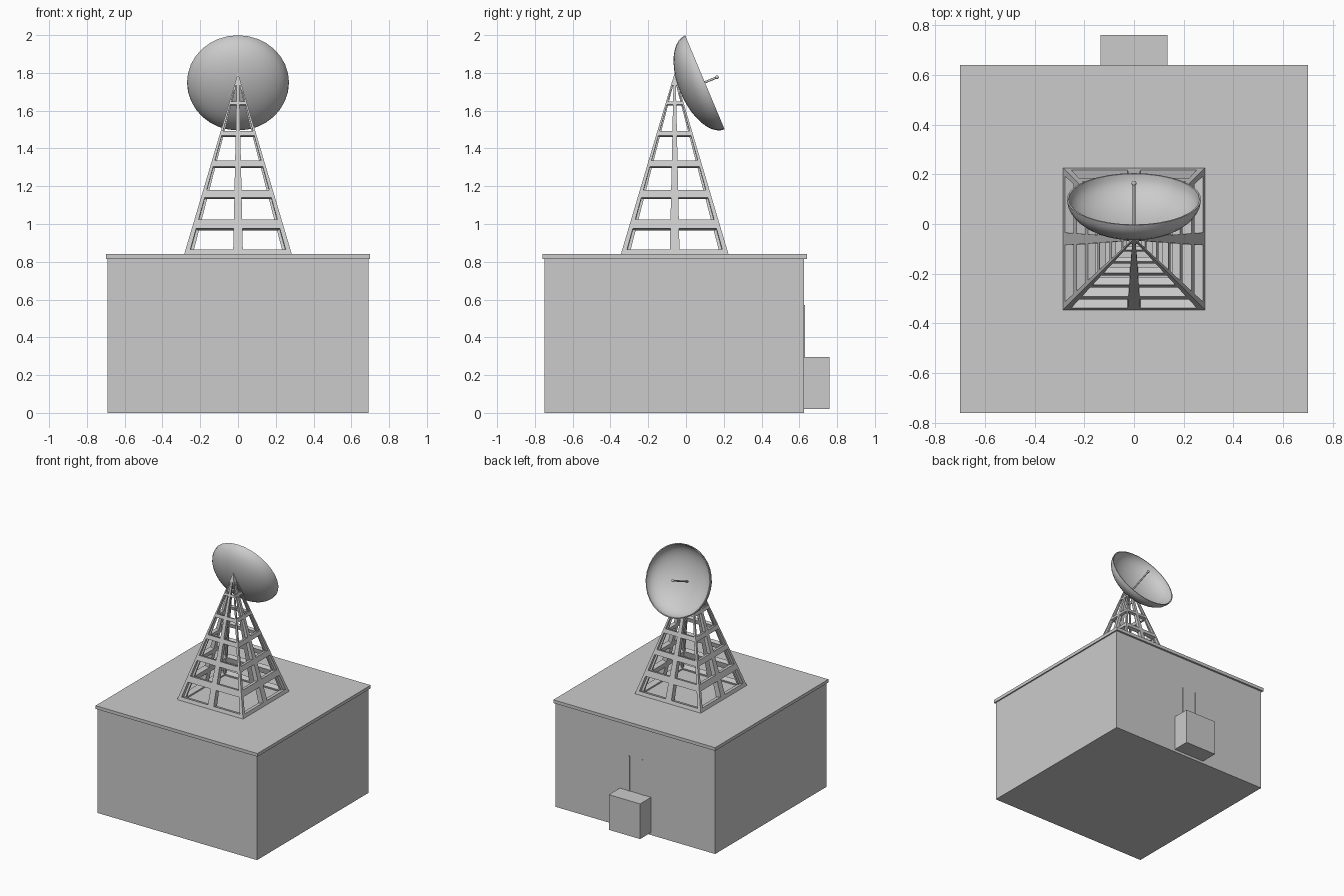
import bpy, bmesh, math
from mathutils import Vector, Matrix

if "Cube" in bpy.data.objects:
    bpy.data.objects.remove(bpy.data.objects["Cube"])


def finish(name, bm, smooth=False):
    bmesh.ops.remove_doubles(bm, verts=bm.verts, dist=1e-5)
    bmesh.ops.recalc_face_normals(bm, faces=bm.faces)
    me = bpy.data.meshes.new(name)
    bm.to_mesh(me)
    bm.free()
    ob = bpy.data.objects.new(name, me)
    bpy.context.collection.objects.link(ob)
    if smooth:
        bpy.ops.object.select_all(action='DESELECT')
        ob.select_set(True)
        bpy.context.view_layer.objects.active = ob
        bpy.ops.object.shade_smooth_by_angle(angle=math.radians(40))
    return ob


def box(name, lo, hi):
    lo, hi = Vector(lo), Vector(hi)
    bm = bmesh.new()
    bmesh.ops.create_cube(bm, size=1)
    bmesh.ops.scale(bm, vec=hi - lo, verts=bm.verts)
    bmesh.ops.translate(bm, vec=(lo + hi) / 2, verts=bm.verts)
    return finish(name, bm)


# Building, roof and wall unit
box("building_walls", (-0.69, -0.75, 0), (0.69, 0.625, 0.815))
box("roof_slab", (-0.70, -0.76, 0.815), (0.70, 0.64, 0.84))
box("wall_unit", (-0.135, 0.62, 0.02), (0.135, 0.76, 0.295))
for i, x in enumerate((0.055, -0.065)):
    box(f"wall_pipe_{i + 1}", (x - 0.007, 0.615, 0.29), (x + 0.007, 0.629, 0.57))

# Lattice tower: tapering pyramid of framed openings
Z0, H, HALF, LEVELS = 0.84, 0.96, 0.285, 6
LEAN = math.atan2(HALF, H)


def width(s):
    return HALF * (1 - s)


def bar(s):
    return 0.026 * (1 - 0.8 * s)


def surface(u, s, inner, corner):
    # point on the front face, optionally pushed inward and mitred at corners
    d = 1.7 * bar(s) if inner else 0
    d = min(d, width(s) * 0.9)
    y = width(s) - d * math.cos(LEAN)
    if corner:
        u = max(u - d * math.cos(LEAN), 0)
    return Vector((u, -y, Z0 + s * H - d * math.sin(LEAN)))


bm = bmesh.new()
for k in range(4):
    for side in (-1, 1):
        m = (Matrix.Translation((0, -0.06, 0)) @ Matrix.Rotation(k * math.pi / 2, 4, 'Z')
             @ Matrix.Diagonal((side, 1, 1, 1)))
        for lv in range(LEVELS):
            a, b = lv / LEVELS, min((lv + 1) / LEVELS, 0.998)
            c, e = a + bar(a) / H, b - bar(b) / H
            if lv == LEVELS - 1:
                e = 0.93
            rings = []
            for inner in (False, True):
                outer = [(0, a, 0), (width(a), a, 1), (width(b), b, 1), (0, b, 0)]
                hole = [(bar(c), c, 0), (width(c) - bar(c), c, 0),
                        (width(e) - bar(e), e, 0), (bar(e), e, 0)]
                for ring in (outer, hole):
                    rings.append([bm.verts.new(m @ surface(u, s, inner, q)) for u, s, q in ring])
            fo, fh, bo, bh = rings
            for i in range(4):
                j = (i + 1) % 4
                for p, q in ((fo, fh), (fh, bh), (bh, bo)):
                    vs = (p[i], p[j], q[j], q[i])
                    bm.faces.new(vs if side > 0 else vs[::-1])
            if lv == 0:
                bm.faces.new((fo[0], fo[1], bo[1], bo[0]))
finish("lattice_tower", bm)

# Dish: shallow half-ellipsoid bowl tilted up toward the back
axis = Vector((0, 0.922, 0.387)).normalized()
place = Matrix.Translation((0, 0.10, 1.75)) @ axis.to_track_quat('Z', 'Y').to_matrix().to_4x4()
SEG, STEPS, R, DEPTH, T = 32, 10, 0.27, 0.14, 0.007
angles = [i / STEPS * math.pi / 2 for i in range(STEPS + 1)]
profile = [(R * math.sin(t), -DEPTH * math.cos(t)) for t in angles]
profile += [((R - T) * math.sin(t), -(DEPTH - T) * math.cos(t)) for t in reversed(angles)]
bm = bmesh.new()
vs = [bm.verts.new((r, 0, z)) for r, z in profile]
es = [bm.edges.new(p) for p in zip(vs, vs[1:])]
bmesh.ops.spin(bm, geom=vs + es, cent=(0, 0, 0), axis=(0, 0, 1), angle=2 * math.pi, steps=SEG)
bmesh.ops.transform(bm, matrix=place, verts=bm.verts)
finish("dish", bm, True)

# Feed rod and tip on the dish axis
bm = bmesh.new()
bmesh.ops.create_cone(bm, cap_ends=True, segments=12, radius1=0.006, radius2=0.006, depth=0.205,
                      matrix=place @ Matrix.Translation((0, 0, -0.0325)))
finish("feed_rod", bm, True)
bm = bmesh.new()
bmesh.ops.create_uvsphere(bm, u_segments=12, v_segments=8, radius=0.01,
                          matrix=place @ Matrix.Translation((0, 0, 0.069)))
finish("feed_tip", bm, True)
